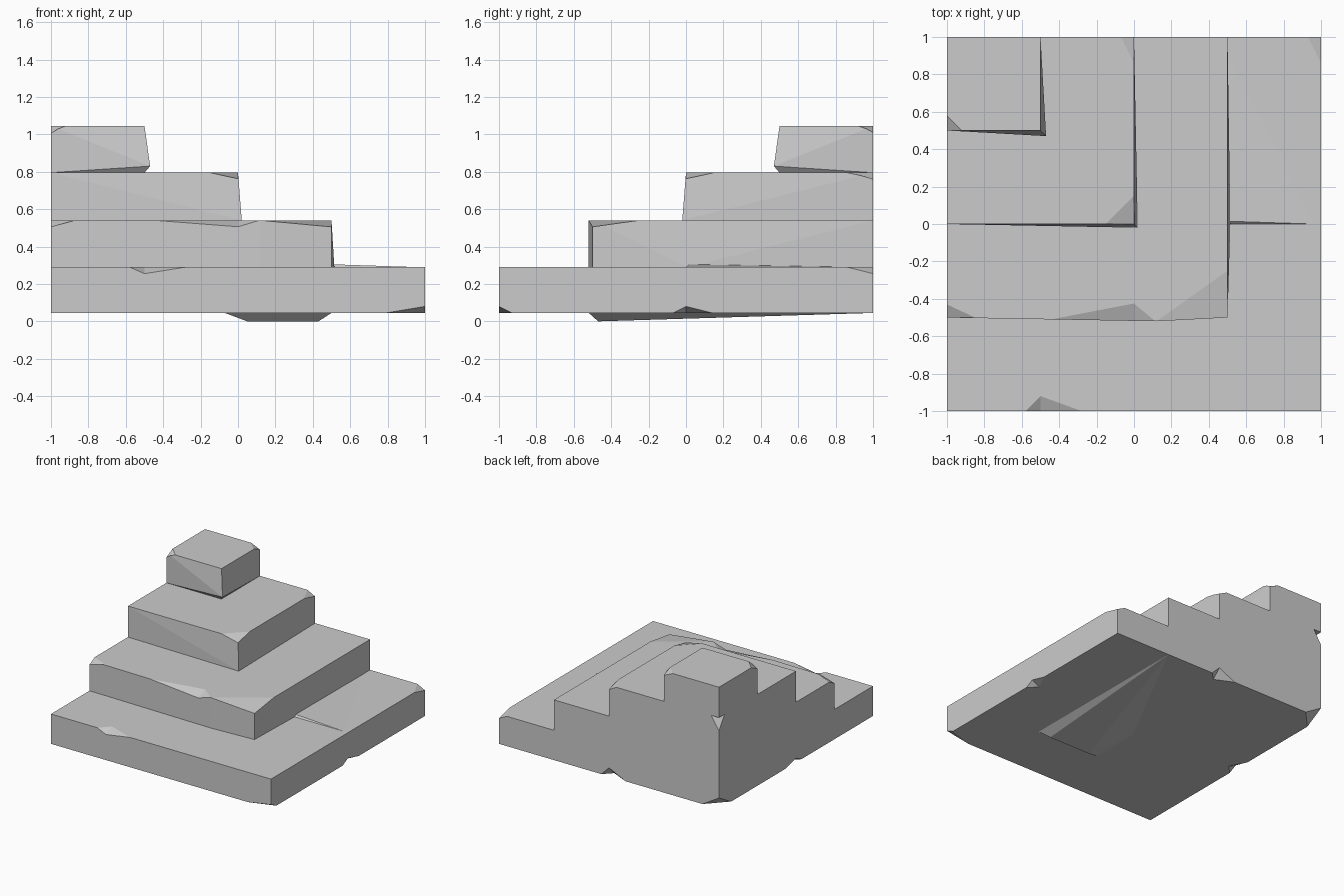
import bpy, bmesh
from mathutils import Vector

default = bpy.data.objects.get("Cube")
if default:
    bpy.data.objects.remove(default)

stone = bpy.data.materials.new("grey_stone")
stone.use_nodes = True
GREY = (0.6, 0.6, 0.6, 1)
stone.diffuse_color = GREY
stone.node_tree.nodes["Principled BSDF"].inputs["Base Color"].default_value = GREY


def add_hull(bm, points):
    """Add the convex hull of some points to a bmesh."""
    verts = [bm.verts.new(p) for p in points]
    hull = bmesh.ops.convex_hull(bm, input=verts)
    stray = {g for g in hull["geom_interior"] + hull["geom_unused"]
             if isinstance(g, bmesh.types.BMVert)}
    bmesh.ops.delete(bm, geom=list(stray), context='VERTS')


def make_object(name, hulls):
    bm = bmesh.new()
    for points in hulls:
        add_hull(bm, points)
    bmesh.ops.dissolve_limit(bm, angle_limit=0.001, verts=bm.verts[:], edges=bm.edges[:])
    bmesh.ops.recalc_face_normals(bm, faces=bm.faces[:])
    mesh = bpy.data.meshes.new(name)
    bm.to_mesh(mesh)
    bm.free()
    mesh.materials.append(stone)
    obj = bpy.data.objects.new(name, mesh)
    bpy.context.scene.collection.objects.link(obj)
    return obj


def chip(foot, points):
    """Cutter: the cut points plus one point outside the edge."""
    foot = Vector(foot)
    points = [Vector(p) for p in points]
    mean = sum(points, Vector()) / len(points)
    return points + [foot * 2 - mean]


def corner_chip(corner, dx, dy, dz):
    c = Vector(corner)
    return chip(c, [c + Vector((dx, 0, 0)), c + Vector((0, dy, 0)), c + Vector((0, 0, dz))])


def edge_chip(foot, start, end, side, depth):
    """Notch in an edge: offsets along it, then into the side and flat faces."""
    f = Vector(foot)
    return chip(f, [f + Vector(o) for o in (start, end, side, depth)])


def tier(name, right, front, low, high, bulges, chips):
    """Block against the back left corner, with pushed-out points and chipped edges."""
    box = [(x, y, z) for x in (-1, right) for y in (front, 1) for z in (low, high)]
    obj = make_object(name, [box + bulges])
    cutter = make_object(name + "_cutter", chips)
    cutter.hide_render = True
    mod = obj.modifiers.new("chips", 'BOOLEAN')
    mod.operation, mod.solver, mod.object = 'DIFFERENCE', 'EXACT', cutter
    mod.use_self = True
    bpy.context.view_layer.update()
    graph = bpy.context.evaluated_depsgraph_get()
    mesh = bpy.data.meshes.new_from_object(obj.evaluated_get(graph))
    obj.modifiers.clear()
    obj.data = mesh
    bpy.data.objects.remove(cutter)


# Step heights
Z0, Z1, Z2, Z3, Z4 = 0.045, 0.29, 0.54, 0.795, 1.045

# Base slab, with notches along its lower edges
side_notches = [edge_chip((s, 0, Z0), (0, -.07, 0), (0, .14, 0), (0, 0, .035), (-.07 * s, 0, 0))
                for s in (-1, 1)]
tier("base_step", 1, -1, Z0, Z1, [], side_notches + [
    edge_chip((0, 1, Z0), (-.15, 0, 0), (.07, 0, 0), (0, 0, .07), (0, -.07, 0)),
    edge_chip((-.5, -1, Z1), (-.08, 0, 0), (.22, 0, 0), (0, 0, -.035), (0, .08, 0)),
    corner_chip((1, 1, Z1), -.07, -.14, -.035),
    corner_chip((1, -1, Z0), -.21, .07, .035),
    corner_chip((-1, 1, Z0), .15, -.16, .09),
])

# Second step
tier("second_step", .5, -.5, Z1, Z2,
     [(.12, -.52, Z1), (.12, -.52, Z2), (.515, .01, Z1)], [
         chip((0, -.53, Z2 + .01), [(-.47, -.515, Z2), (.12, -.525, Z2),
                                    (0, -.52, .505), (0, -.425, Z2)]),
         chip((.5, -.5, Z2), [(.12, -.52, Z2), (.43, -.46, Z2),
                              (.5, -.25, Z2), (.5, -.5, .505)]),
         corner_chip((-1, -.5, Z2), .15, .07, -.035),
     ])

# Third step
tier("third_step", 0, 0, Z2, Z3, [(.02, -.02, Z2)], [
    corner_chip((0, 0, Z3), -.15, .15, -.035),
    corner_chip((0, 1, Z3), -.07, -.14, -.035),
    corner_chip((-1, 1, Z3), .07, -.07, -.11),
])

# Top block
tier("top_step", -.5, .5, Z3, Z4, [(-.47, .47, .83)], [
    corner_chip((-1, .5, Z4), .08, .08, -.04),
    corner_chip((-.5, 1, Z4), -.08, -.08, -.035),
])

# Wedge swelling under the base
make_object("underside_wedge", [[
    (.5, -.52, Z0), (-.07, -.52, Z0), (-.07, -.1, Z0), (.5, 1, Z0),
    (.05, -.47, 0), (.43, -.47, 0)]])

# Low ridge on the base beside the second step
make_object("base_ridge", [[
    (.5, 0, Z1), (.5, .015, .305), (.96, 0, Z1), (.5, .9, Z1)]])
